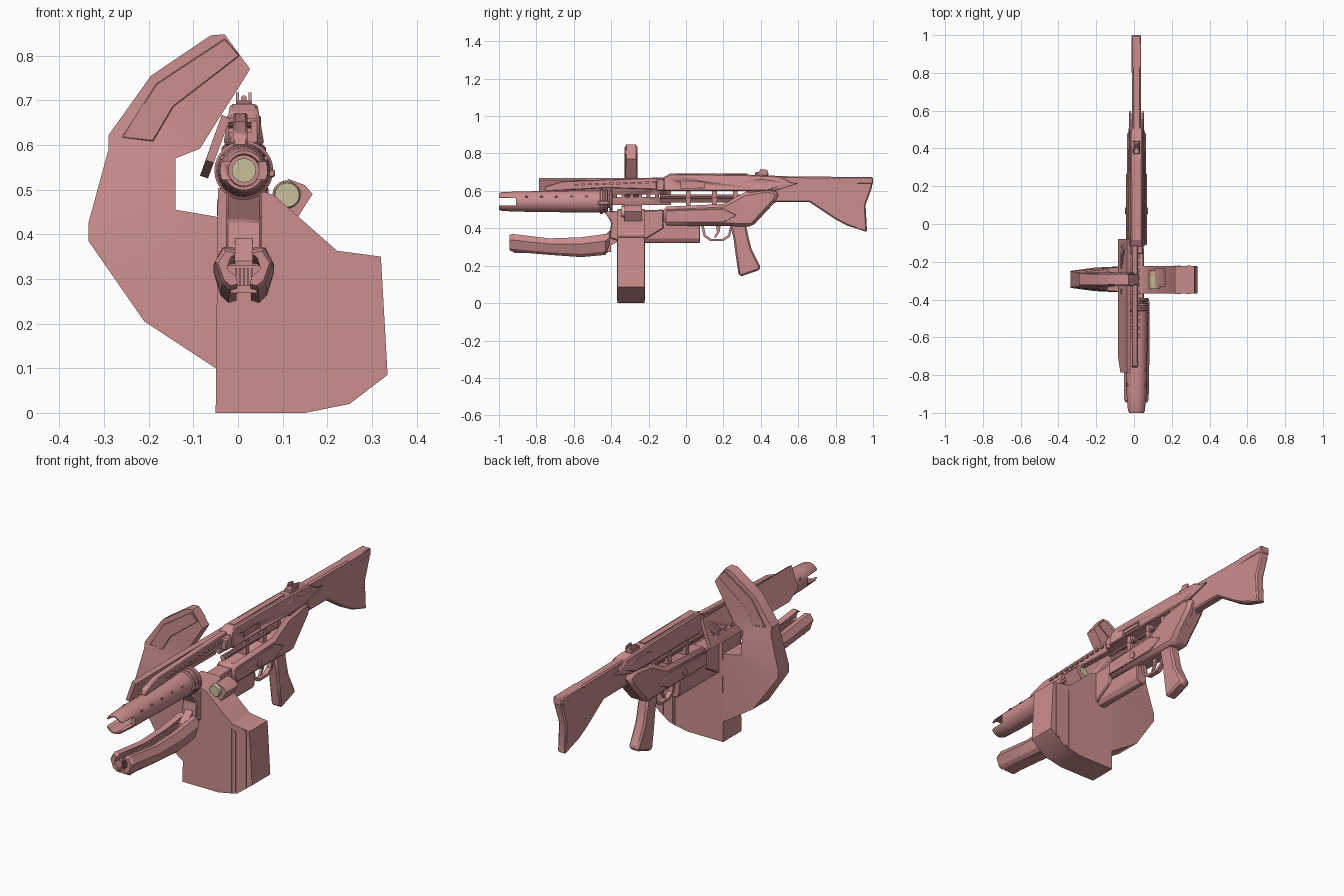
import bpy, bmesh, math
from mathutils import Vector

CX = 0.013  # centre line of the long body


def material(name, rgb):
    m = bpy.data.materials.new(name)
    m.diffuse_color = (*rgb, 1)
    return m


PINK = material("dusty pink", (0.60, 0.27, 0.27))
BEIGE = material("pale khaki", (0.58, 0.53, 0.33))


def loft(name, sections, mat=PINK, bevel=0, closed=False, angle=30):
    """Skin a row of equal-length loops; cap the ends unless closed."""
    bm = bmesh.new()
    rows = [[bm.verts.new(p) for p in s] for s in sections]
    n = len(rows[0])
    pairs = list(zip(rows, rows[1:])) + ([(rows[-1], rows[0])] if closed else [])
    for a, b in pairs:
        for i in range(n):
            j = (i + 1) % n
            bm.faces.new((a[i], a[j], b[j], b[i]))
    if not closed:
        bm.faces.new(rows[0])
        bm.faces.new(rows[-1])
    bmesh.ops.recalc_face_normals(bm, faces=bm.faces)
    me = bpy.data.meshes.new(name)
    bm.to_mesh(me)
    bm.free()
    ob = bpy.data.objects.new(name, me)
    bpy.context.collection.objects.link(ob)
    me.materials.append(mat)
    if bevel:
        b = ob.modifiers.new("bevel", 'BEVEL')
        b.width, b.segments, b.limit_method = bevel, 1, 'ANGLE'
        b.angle_limit = math.radians(35)
    bpy.ops.object.select_all(action='DESELECT')
    ob.select_set(True)
    bpy.context.view_layer.objects.active = ob
    bpy.ops.object.shade_smooth_by_angle(angle=math.radians(angle))
    return ob


def side(name, pts, half, x=CX, **k):   # y,z profile pushed along x
    return loft(name, [[(x + s * half, y, z) for y, z in pts] for s in (-1, 1)], **k)


def front(name, pts, y0, y1, **k):      # x,z profile pushed along y
    return loft(name, [[(x, y, z) for x, z in pts] for y in (y0, y1)], **k)


def box(name, x0, x1, y0, y1, z0, z1, **k):
    return front(name, [(x0, z0), (x1, z0), (x1, z1), (x0, z1)], y0, y1, **k)


def rod(name, x, z, stations, n=20, closed=False, **k):  # lathe along y
    return loft(name, [[(x + r * math.cos(2 * math.pi * i / n), y, z + r * math.sin(2 * math.pi * i / n))
                        for i in range(n)] for y, r in stations], closed=closed, **k)


def cut(ob, cutter):
    m = ob.modifiers.new("cut", 'BOOLEAN')
    m.operation, m.object, m.solver = 'DIFFERENCE', cutter, 'EXACT'
    cutter.hide_render = True
    cutter.hide_set(True)


# stock and its butt plate
side("stock", [(0.40, 0.68), (0.83, 0.675), (0.985, 0.672), (0.998, 0.66), (0.995, 0.62), (0.96, 0.525), (0.968, 0.38),
               (0.86, 0.415), (0.80, 0.447), (0.66, 0.54), (0.476, 0.54), (0.42, 0.48), (0.36, 0.60)],
     0.023, bevel=0.007)
side("butt_cap", [(0.79, 0.64), (0.83, 0.675), (1.0, 0.673), (1.0, 0.635), (0.97, 0.637)], 0.025, bevel=0.005)

# lower receiver
side("lower_receiver", [(-0.12, 0.415), (0.355, 0.41), (0.475, 0.54), (0.50, 0.59), (0.44, 0.61), (0.31, 0.59),
                        (0.20, 0.53), (-0.12, 0.515)], 0.05, bevel=0.016)
for s in (-1, 1):
    side("receiver_panel", [(-0.11, 0.43), (0.20, 0.43), (0.27, 0.47), (0.20, 0.505), (-0.11, 0.495)],
         0.005, x=CX + s * 0.05, bevel=0.003)
    pivot = [(0.07 + 0.018 * math.cos(i * math.pi / 6), 0.46 + 0.018 * math.sin(i * math.pi / 6)) for i in range(12)]
    side("pivot_pin", pivot, 0.006, x=CX + s * 0.054)
    # slanted cheek plates joining receiver and stock
    side("cheek_plate", [(0.25, 0.645), (0.40, 0.665), (0.60, 0.64), (0.47, 0.60), (0.34, 0.585)],
         0.006, x=CX + s * 0.033, bevel=0.003)

# upper receiver with recessed port
upper = loft("upper_receiver", [[(CX + s * w(z), y, z) for y, z in
             [(-0.12, 0.60), (-0.12, 0.672), (-0.085, 0.692), (0.30, 0.688), (0.50, 0.68), (0.56, 0.645),
              (0.44, 0.60)]] for s, w in [(-1, lambda z: 0.046 - (z - 0.6) * 0.17), (1, lambda z: 0.046 - (z - 0.6) * 0.17)]],
             bevel=0.006)
cut(upper, box("port_cutter", 0.045, 0.09, -0.03, 0.10, 0.615, 0.648))
box("port_cover", 0.044, 0.053, -0.02, 0.09, 0.622, 0.638)
box("top_cover_ridge", CX - 0.015, CX + 0.015, -0.07, 0.33, 0.688, 0.694)

# internals seen in the open gap
for dx, z, r in [(0.022, 0.565, 0.009), (-0.022, 0.572, 0.009), (0.0, 0.55, 0.014)]:
    rod("guide_rod", CX + dx, z, [(-0.14, r), (0.38, r)], n=10)
for y in (0.0, 0.14, 0.25):
    box("rod_bracket", CX - 0.03, CX + 0.03, y, y + 0.025, 0.51, 0.61)

# rear sight
box("sight_base", CX - 0.018, CX + 0.018, 0.37, 0.44, 0.68, 0.70, bevel=0.004)
for s in (-1, 1):
    side("sight_ear", [(0.385, 0.695), (0.40, 0.717), (0.435, 0.712), (0.44, 0.695)], 0.003, x=CX + s * 0.014)
rod("sight_bead", CX, 0.704, [(0.40, 0.007), (0.425, 0.007)], n=10)

# pistol grip, trigger and guard
side("pistol_grip", [(0.235, 0.425), (0.255, 0.34), (0.265, 0.26), (0.282, 0.147), (0.30, 0.145), (0.395, 0.178), (0.398, 0.195),
                     (0.35, 0.29), (0.335, 0.35), (0.32, 0.425)], 0.028, bevel=0.012)
outer = [(0.08, 0.42), (0.095, 0.355), (0.13, 0.332), (0.20, 0.332), (0.235, 0.355), (0.25, 0.42)]
inner = [(0.238, 0.42), (0.225, 0.363), (0.195, 0.344), (0.135, 0.344), (0.105, 0.363), (0.094, 0.42)]
side("trigger_guard", outer + inner, 0.012)
side("trigger", [(0.16, 0.42), (0.165, 0.38), (0.15, 0.352), (0.16, 0.352), (0.18, 0.38), (0.185, 0.42)], 0.006)

# block under the receiver
front("under_block", [(CX - 0.03, 0.345), (CX - 0.015, 0.322), (CX + 0.015, 0.322), (CX + 0.03, 0.345),
                      (CX + 0.03, 0.42), (CX - 0.03, 0.42)], -0.24, 0.075, bevel=0.004)
side("front_strut", [(-0.435, 0.49), (-0.40, 0.43), (-0.41, 0.35), (-0.37, 0.335), (-0.22, 0.34), (-0.12, 0.40), (-0.12, 0.50)],
     0.04, bevel=0.005)

# hollow forward barrel with side notches
barrel = rod("barrel_shroud", CX, 0.543, [(-1.0, 0.044), (-0.985, 0.050), (-0.90, 0.054), (-0.62, 0.058), (-0.42, 0.060),
                                          (-0.42, 0.034), (-0.90, 0.034), (-1.0, 0.037)], n=28, closed=True)
cut(barrel, box("notch_cutter", -0.2, 0.2, -1.05, -0.91, 0.523, 0.563))
rod("bore_plug", CX, 0.543, [(-0.60, 0.027), (-0.44, 0.027)], mat=BEIGE)
rod("bore_sleeve", CX, 0.543, [(-0.56, 0.035), (-0.40, 0.035)])
for y in (-0.46, -0.435, -0.41):
    rod("barrel_collar", CX, 0.543, [(y, 0.061), (y + 0.004, 0.066), (y + 0.013, 0.066), (y + 0.017, 0.060)], n=28)
box("collar_latch", 0.06, 0.083, -0.47, -0.41, 0.528, 0.545, bevel=0.003)
for a in (0.5, 2.6):
    for i in range(5):
        rod("shroud_stud", CX + 0.056 * math.cos(a), 0.543 + 0.056 * math.sin(a),
            [(-0.86 + i * 0.08, 0.005), (-0.845 + i * 0.08, 0.005)], n=8)

# top rail over the barrel, with row of ribs
side("top_rail", [(-0.76, 0.597), (-0.75, 0.625), (-0.66, 0.652), (-0.14, 0.672), (-0.10, 0.672), (-0.10, 0.605), (-0.42, 0.615)],
     0.016, x=0.005, bevel=0.004)
for i in range(12):
    y = -0.60 + i * 0.038
    box("rail_rib", -0.022, 0.030, y, y + 0.022, 0.628 + 0.0012 * i, 0.638 + 0.0012 * i)
box("rail_mount", CX - 0.035, CX + 0.035, -0.16, -0.11, 0.60, 0.66, bevel=0.006)

# slanted side cover on the left with a row of slots
cover = loft("side_cover", [[(-0.036, y, 0.668), (-0.018, y, 0.658), (-0.018 + (b - 0.658) * 0.37, y, b),
                             (-0.036 + (b - 0.658) * 0.37, y, b + 0.006)]
                            for y, b in [(-0.08, 0.525), (-0.70, 0.525), (-0.785, 0.56)]])
for i in range(6):
    cut(cover, box("slot_cutter", -0.2, 0.0, -0.37 + i * 0.045, -0.345 + i * 0.045, 0.567, 0.582))

# split fore grip: two mirrored shells, core and ribs
shell = [(0.020, 0.95), (0.048, 1.0), (0.068, 0.66), (0.052, 0.16), (0.034, 0.0), (0.016, 0.05), (0.020, 0.25), (0.044, 0.5),
         (0.036, 0.8)]
for s in (-1, 1):
    loft("fore_grip_shell", [[(CX + s * dx * w, y, b + t * (c - b)) for dx, t in shell] for y, b, c, w in
         [(-0.945, 0.285, 0.362, 0.85), (-0.93, 0.275, 0.370, 0.95), (-0.73, 0.258, 0.346, 1), (-0.56, 0.246, 0.352, 1),
          (-0.43, 0.258, 0.370, 1), (-0.41, 0.31, 0.372, 0.85)]], angle=25)
for i in range(5):
    x = CX - 0.018 + i * 0.009
    box("core_fin", x - 0.002, x + 0.002, -0.91, -0.40, 0.272, 0.325)
box("core_floor", CX - 0.03, CX + 0.03, -0.92, -0.42, 0.268, 0.285)
for i in range(22):
    y = -0.90 + i * 0.022
    box("grip_rib", CX - 0.04, CX + 0.04, y, y + 0.009, 0.285, 0.33)
side("grip_neck", [(-0.46, 0.28), (-0.46, 0.34), (-0.40, 0.395), (-0.35, 0.395), (-0.35, 0.335)], 0.02)

# large ammunition box with raised vertical straps
MAG = [(-0.05, 0.0), (0.15, 0.0), (0.25, 0.02), (0.335, 0.085), (0.32, 0.35), (0.222, 0.363), (0.08, 0.488), (0.035, 0.503),
       (-0.045, 0.503)]
front("ammo_box", MAG, -0.367, -0.223)
for x, w, z0, z1 in [(0.221, 0.003, 0.015, 0.34), (0.237, 0.008, 0.02, 0.333), (0.292, 0.011, 0.05, 0.349)]:
    for y in (-0.370, -0.223):
        front("box_strap", [(x - w, z0), (x + w, z0 + w), (x + w, z1 - 0.004), (x + w * 0.5, z1), (x - w * 0.5, z1),
                            (x - w, z1 - 0.004)], y, y + 0.003)

# cartridge and its feed bracket
rod("cartridge", 0.11, 0.488, [(-0.345, 0.027), (-0.335, 0.030), (-0.25, 0.030), (-0.245, 0.026)], mat=BEIGE)
BR = [(0.11, 0.525), (0.15, 0.51), (0.167, 0.49), (0.132, 0.435), (0.09, 0.46), (0.135, 0.475), (0.142, 0.495)]
front("feed_bracket", BR, -0.33, -0.235)
rod("cartridge_band", 0.11, 0.488, [(-0.275, 0.033), (-0.262, 0.033)])

# curved feed chute on the left
YC = -0.293
chute = [((-0.05, 0.10), (-0.01, 0.42), 0.070, 0.070), ((-0.21, 0.205), (-0.03, 0.436), 0.062, 0.068),
         ((-0.335, 0.385), (-0.14, 0.455), 0.045, 0.060), ((-0.335, 0.425), (-0.14, 0.49), 0.043, 0.055),
         ((-0.29, 0.59), (-0.14, 0.57), 0.036, 0.042), ((-0.29, 0.622), (-0.085, 0.592), 0.030, 0.034),
         ((-0.195, 0.755), (-0.05, 0.648), 0.029, 0.031), ((-0.062, 0.845), (0.012, 0.745), 0.028, 0.029),
         ((-0.03, 0.848), (0.027, 0.77), 0.026, 0.027)]
loft("feed_chute", [[(o[0], YC - a, o[1]), (i[0], YC - b, i[1]), (i[0], YC + b, i[1]), (o[0], YC + a, o[1])]
                    for o, i, a, b in chute], angle=35)
PANEL = [(-0.26, 0.617), (-0.183, 0.737), (-0.03, 0.838), (0.004, 0.80), (-0.145, 0.685), (-0.19, 0.608)]
for s in (-1, 1):
    front("chute_panel", PANEL, YC + s * 0.026, YC + s * 0.035, bevel=0.002)
